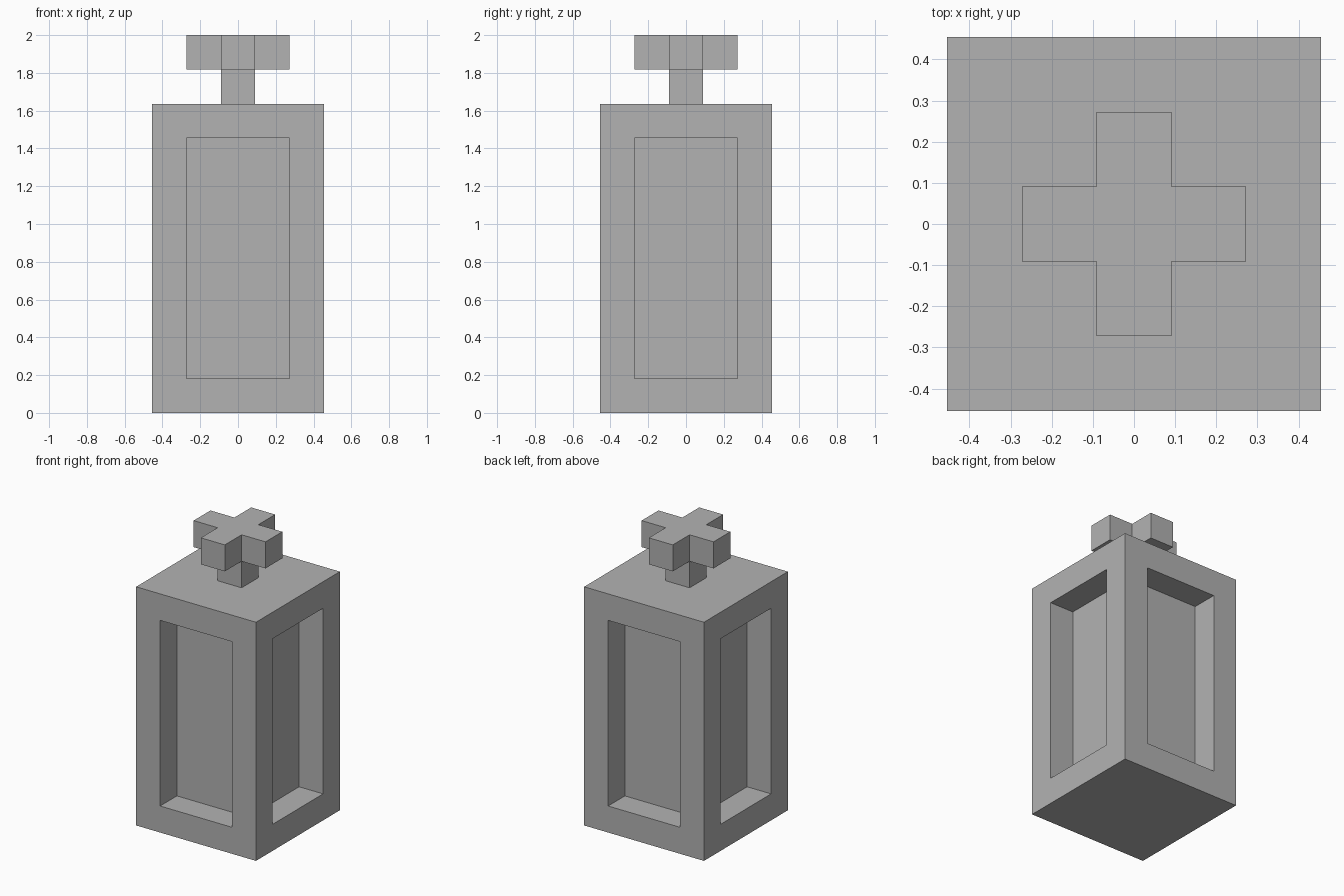
import bpy
import bmesh
from mathutils import Matrix, Vector

if "Cube" in bpy.data.objects:
    bpy.data.objects.remove(bpy.data.objects["Cube"], do_unlink=True)

U = 2 / 11  # module: every dimension is a whole number of these

grey = bpy.data.materials.new("plain_grey")
grey.use_nodes = True
grey.diffuse_color = (0.448, 0.448, 0.448, 1)
grey.node_tree.nodes["Principled BSDF"].inputs["Base Color"].default_value = grey.diffuse_color


def box(bm, width, height, base):
    """Square upright box standing at height base."""
    size = Matrix.Diagonal((width, width, height, 1))
    bmesh.ops.create_cube(bm, size=1, matrix=Matrix.Translation((0, 0, base + height / 2)) @ size)
    bm.normal_update()


def push(bm, faces, distance):
    """Extrude each face on its own along its normal."""
    for face in bmesh.ops.extrude_discrete_faces(bm, faces=faces)["faces"]:
        face.normal_update()
        bmesh.ops.translate(bm, verts=face.verts[:], vec=face.normal * distance)
    bm.normal_update()


def side_faces(bm, above=0):
    return [f for f in bm.faces
            if abs(f.normal.z) < 0.5 and f.calc_center_median().z > above]


def finish(bm, name):
    bmesh.ops.recalc_face_normals(bm, faces=bm.faces[:])
    mesh = bpy.data.meshes.new(name)
    bm.to_mesh(mesh)
    bm.free()
    mesh.materials.append(grey)
    obj = bpy.data.objects.new(name, mesh)
    bpy.context.collection.objects.link(obj)
    return obj


# Body with a deep rectangular recess in each of its four sides
bm = bmesh.new()
box(bm, 5 * U, 9 * U, 0)
panels = side_faces(bm)
bmesh.ops.inset_individual(bm, faces=panels, thickness=U, use_even_offset=True)
push(bm, panels, -U)
finish(bm, "body")

# Stem that grows into a cross-shaped top
bm = bmesh.new()
box(bm, U, U, 9 * U)
push(bm, [f for f in bm.faces if f.normal.z > 0.5], U)
push(bm, side_faces(bm, above=10 * U), U)
finish(bm, "cross_finial")
